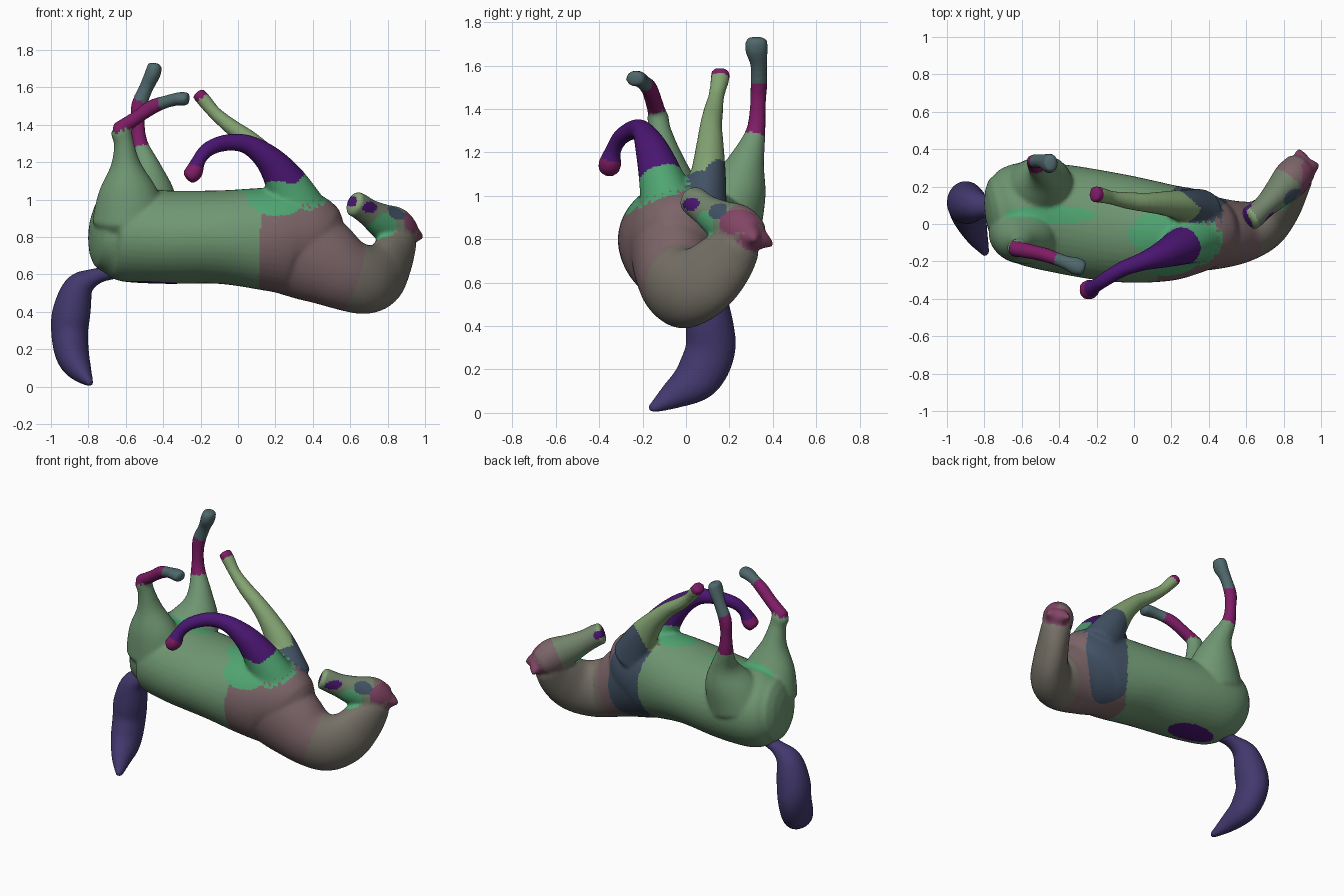
import bpy, bmesh, math
from mathutils import Vector, kdtree

COLORS = {
    "green": (0.16, 0.31, 0.17, 1), "bright": (0.08, 0.38, 0.17, 1), "mauve": (0.20, 0.13, 0.14, 1),
    "olive": (0.18, 0.165, 0.135, 1), "purple": (0.07, 0.008, 0.17, 1), "magenta": (0.21, 0.012, 0.13, 1),
    "slate": (0.08, 0.14, 0.15, 1), "indigo": (0.055, 0.04, 0.155, 1), "lime": (0.23, 0.37, 0.17, 1),
    "blue": (0.055, 0.085, 0.13, 1), "moss": (0.17, 0.23, 0.15, 1), "rose": (0.22, 0.06, 0.13, 1),
}
KEYS = list(COLORS)
MATS = []
for key, col in COLORS.items():
    m = bpy.data.materials.new(key)
    m.diffuse_color = col
    MATS.append(m)


def spline(rows, steps=6):
    """Catmull-Rom through rows of numbers."""
    out = []
    n = len(rows)
    for i in range(n - 1):
        p = [rows[max(0, min(n - 1, i + k))] for k in (-1, 0, 1, 2)]
        for s in range(steps):
            t = s / steps
            out.append([0.5 * (2 * b + (c - a) * t + (2 * a - 5 * b + 4 * c - d) * t * t
                               + (3 * b - a - 3 * c + d) * t ** 3) for a, b, c, d in zip(*p)])
    out.append(list(rows[-1]))
    return out


def tube(bm, rows, ref, tints, sides=40, cap=0.5):
    """Elliptical tube: rows are x, y, z, side radius, ref radius; tints are (fraction, colour)."""
    pts = spline(rows)
    ref = Vector(ref)
    n = len(pts)
    stations = []
    for i, p in enumerate(pts):
        t = (Vector(pts[min(n - 1, i + 1)][:3]) - Vector(pts[max(0, i - 1)][:3])).normalized()
        stations.append((Vector(p[:3]), t, p[3], p[4], i / (n - 1)))

    def rounded(st, sign):
        c, t, a, b, f = st
        return [(c + t * sign * cap * min(a, b) * math.sin(q), t, a * math.cos(q), b * math.cos(q), f)
                for q in (0.4, 0.8, 1.15, 1.45)]
    stations = rounded(stations[0], -1)[::-1] + stations + rounded(stations[-1], 1)
    rings = []
    for c, t, a, b, f in stations:
        side = ref.cross(t).normalized()
        up = t.cross(side)
        ring = []
        for k in range(sides):
            q = 2 * math.pi * k / sides
            ring.append(bm.verts.new(c + side * a * math.cos(q) + up * b * math.sin(q)))
        rings.append(ring)
        color = next(name for lim, name in tints if f <= lim)
        TINTS.extend((v.co.copy(), KEYS.index(color)) for v in ring)
    for r0, r1 in zip(rings, rings[1:]):
        for k in range(sides):
            j = (k + 1) % sides
            bm.faces.new((r0[k], r0[j], r1[j], r1[k]))
    bm.faces.new(rings[0][::-1])
    bm.faces.new(rings[-1])


def fuse(bm, name, voxel, spots=()):
    """Fuse overlapping tubes into one smooth skin, tint its faces, then paint ellipsoid spots."""
    bmesh.ops.recalc_face_normals(bm, faces=bm.faces)
    me = bpy.data.meshes.new(name)
    bm.to_mesh(me)
    ob = bpy.data.objects.new(name, me)
    bpy.context.collection.objects.link(ob)
    rem = ob.modifiers.new("fuse", "REMESH")
    rem.mode = "VOXEL"
    rem.voxel_size = voxel
    smo = ob.modifiers.new("soften", "SMOOTH")
    smo.factor = 0.5
    smo.iterations = 5
    dg = bpy.context.evaluated_depsgraph_get()
    skin = bpy.data.meshes.new_from_object(ob.evaluated_get(dg))
    ob.modifiers.clear()
    ob.data = skin
    tree = kdtree.KDTree(len(TINTS))
    for i, (co, _) in enumerate(TINTS):
        tree.insert(co, i)
    tree.balance()
    skin.materials.clear()
    for m in MATS:
        skin.materials.append(m)
    for f in skin.polygons:
        f.material_index = TINTS[tree.find(f.center)[1]][1]
        for c, r, color in spots:
            if sum(((p - q) / s) ** 2 for p, q, s in zip(f.center, c, r)) < 1:
                f.material_index = KEYS.index(color)
        f.use_smooth = True
    return ob


TINTS = []
bm = bmesh.new()
Y, Z = (0, 1, 0), (0, 0, 1)

# torso lying on its back
tube(bm, [(-.71, .05, .83, .215, .21), (-.61, .06, .82, .27, .255), (-.4, .03, .80, .29, .25),
          (-.1, -.02, .80, .29, .25), (.15, -.045, .79, .265, .275), (.32, -.04, .77, .23, .285),
          (.41, -.04, .72, .19, .25)], Z, [(.66, "green"), (1, "mauve")], cap=.4)
# neck curling up to the poll
tube(bm, [(.3, -.04, .75, .22, .27), (.45, -.05, .67, .19, .235), (.58, -.04, .60, .165, .195),
          (.69, 0, .575, .14, .185), (.775, .085, .61, .115, .17), (.83, .18, .70, .10, .145),
          (.86, .245, .78, .095, .11)], Z, [(.38, "mauve"), (1, "olive")])
# head, poll to muzzle
tube(bm, [(.89, .30, .81, .09, .09), (.84, .24, .85, .10, .11), (.77, .165, .885, .08, .095),
          (.70, .095, .93, .062, .075), (.65, .05, .965, .064, .07), (.62, .03, .98, .066, .068)],
     Z, [(.25, "mauve"), (.9, "moss"), (1, "lime")], cap=.3)
# ears
for tip in ((.985, .315, .80), (.88, .395, .775)):
    tube(bm, [(.89, .28, .81, .075, .075), tuple((a + b) / 2 for a, b in zip((.90, .29, .82), tip)) + (.05, .05),
              tip + (.014, .014)], Z, [(1, "rose")])

# near hind leg, hock bent forward
tube(bm, [(-.58, -.05, .90, .20, .17), (-.59, -.08, 1.05, .155, .13), (-.60, -.10, 1.19, .08, .078),
          (-.61, -.12, 1.3, .054, .052), (-.625, -.13, 1.365, .058, .05)], Y, [(1, "green")])
tube(bm, [(-.645, -.13, 1.37, .042, .042), (-.54, -.15, 1.44, .037, .04), (-.46, -.17, 1.495, .04, .038),
          (-.38, -.2, 1.525, .034, .036), (-.31, -.225, 1.54, .036, .047), (-.272, -.235, 1.537, .037, .043)],
     Y, [(.5, "magenta"), (1, "slate")], cap=.3)
# far hind leg, straight up
tube(bm, [(-.51, .18, .90, .20, .18), (-.48, .24, 1.04, .145, .135), (-.485, .28, 1.16, .08, .083),
          (-.525, .32, 1.29, .048, .047), (-.535, .33, 1.4, .037, .037), (-.53, .335, 1.5, .043, .038),
          (-.49, .335, 1.6, .038, .038), (-.455, .325, 1.675, .043, .053), (-.445, .325, 1.72, .038, .048)],
     Y, [(.36, "green"), (.66, "magenta"), (1, "slate")], cap=.3)
# near front leg, folded over the belly
tube(bm, [(.32, -.08, .95, .15, .13), (.25, -.12, 1.1, .11, .10), (.16, -.16, 1.22, .075, .075),
          (.05, -.2, 1.295, .052, .05), (-.06, -.24, 1.305, .045, .042), (-.16, -.3, 1.27, .04, .038),
          (-.21, -.335, 1.21, .037, .037), (-.235, -.35, 1.15, .048, .053), (-.265, -.355, 1.12, .042, .047)],
     Y, [(.12, "bright"), (.82, "purple"), (1, "magenta")], cap=.3)
# far front leg, reaching up and back
tube(bm, [(.34, .07, .92, .14, .12), (.26, .10, 1.08, .10, .085), (.16, .11, 1.22, .065, .065),
          (.06, .115, 1.32, .05, .052), (-.03, .125, 1.385, .043, .046), (-.12, .14, 1.46, .036, .037),
          (-.18, .155, 1.53, .038, .043), (-.212, .16, 1.567, .037, .045)],
     Y, [(.12, "blue"), (.9, "lime"), (1, "magenta")], cap=.3)
SPOTS = [
    ((.33, .3, .78), (.2, .33, .45), "blue"),            # far shoulder
    ((.03, .3, .8), (.2, .35, .45), "green"),            # far ribs
    ((.15, -.05, 1.0), (.2, .12, .12), "bright"),        # belly patches
    ((.2, -.2, 1.0), (.15, .15, .10), "bright"),
    ((-.45, .05, 1.05), (.25, .05, .06), "bright"),
    ((-.45, .05, .53), (.2, .14, .05), "purple"),        # croup
    ((.76, .12, .86), (.09, .08, .08), "bright"),        # cheek
    ((.69, .03, .96), (.07, .05, .03), "purple"),        # face
    ((.84, .15, .93), (.07, .05, .04), "blue"),
    ((.92, .24, .88), (.06, .1, .06), "rose"),
    ((.61, .03, .99), (.03, .1, .03), "purple"),
]
fuse(bm, "horse_body", 0.012, SPOTS)
bm.free()

# tail hanging to the ground
TINTS = []
bm = bmesh.new()
tube(bm, [(-.64, .07, .62, .04, .045), (-.76, .09, .59, .044, .05), (-.85, .10, .53, .08, .085),
          (-.89, .11, .40, .102, .11), (-.90, .11, .28, .098, .115), (-.882, .05, .16, .088, .108),
          (-.84, -.06, .08, .058, .067), (-.79, -.16, .018, .018, .022)], Y, [(1, "indigo")])
fuse(bm, "tail", 0.012)
bm.free()
